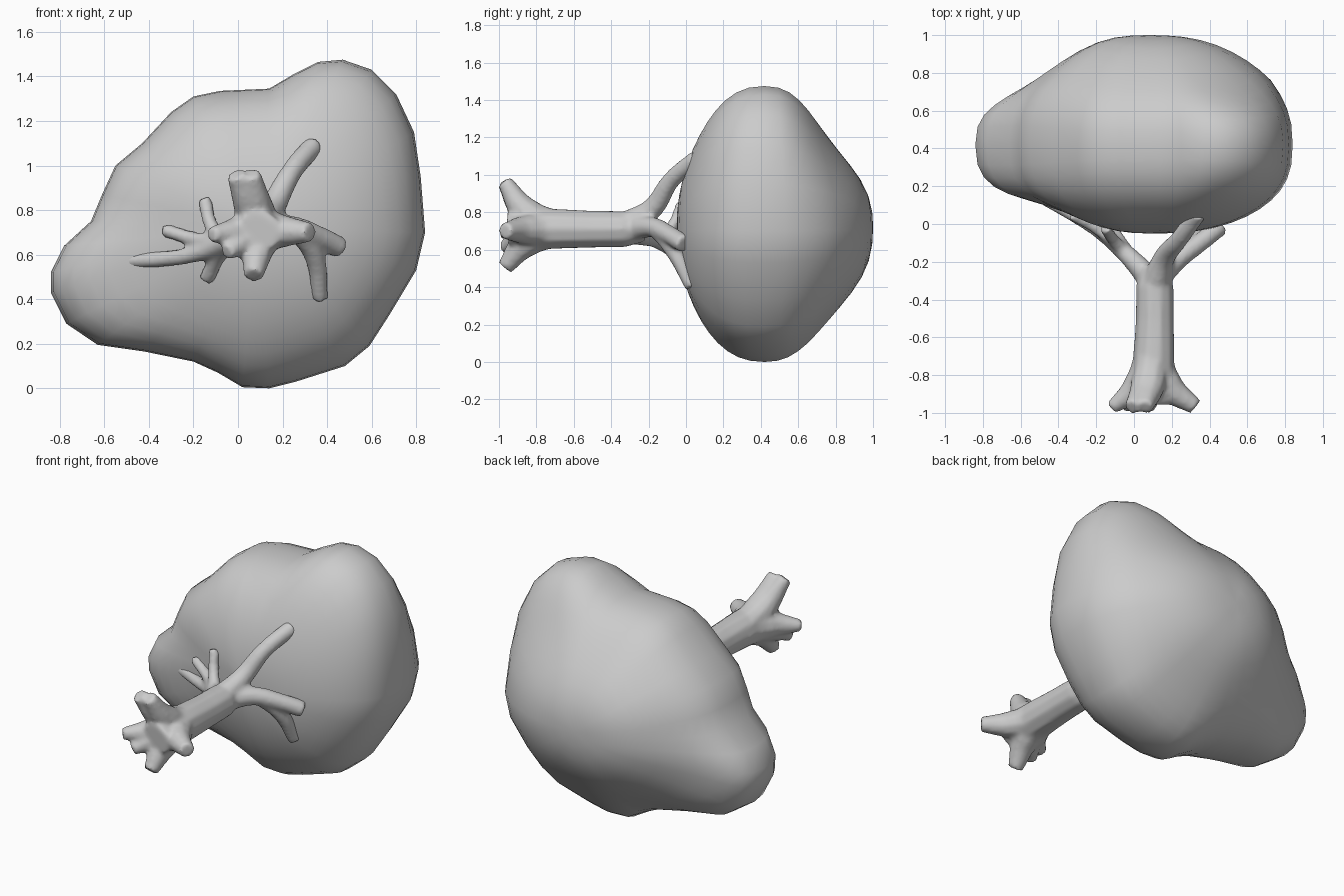
import bpy, bmesh, math
from mathutils import Vector

if "Cube" in bpy.data.objects:
    bpy.data.objects.remove(bpy.data.objects["Cube"])


def add_object(name, mesh):
    ob = bpy.data.objects.new(name, mesh)
    bpy.context.collection.objects.link(ob)
    return ob


# Canopy: the front outline (x, z) shrinks towards a front and a back pole
outline = [(.02, .005), (.14, 0), (.26, .03), (.48, .10), (.59, .19), (.68, .33),
           (.80, .53), (.84, .70), (.82, .95), (.79, 1.15), (.71, 1.32), (.60, 1.43),
           (.47, 1.475), (.36, 1.465), (.25, 1.41), (.14, 1.345), (-.08, 1.335),
           (-.20, 1.31), (-.30, 1.24), (-.43, 1.10), (-.55, 1.0), (-.61, .87),
           (-.66, .75), (-.78, .64), (-.84, .52), (-.84, .43), (-.77, .29),
           (-.63, .195), (-.42, .165), (-.20, .12), (-.09, .07)]
CX, CZ, RIM_Y, FRONT, BACK, BULGE, MEAN_R = .08, .72, .42, .47, .415, .165, .70
RINGS = 24


def back_bulge(x, z, c):
    """Extra rounded swelling on the back of the canopy."""
    x -= .02
    d = math.hypot(x / (.78 if x > 0 else .52), (z - .70) / .43)
    return BULGE * math.exp(-d ** 3) * min(1, 2 * abs(c))


bm = bmesh.new()
rings = []
for i in range(1, RINGS):
    phi = math.pi * i / RINGS
    s, c = math.sin(phi), math.cos(phi)
    ring = []
    for x, z in outline:
        d = Vector((x - CX, z - CZ))
        r = d.length
        d.normalize()
        t = s * s
        rad = s * (r * t + MEAN_R * (1 - t))
        px, pz = CX + d.x * rad, CZ + d.y * rad
        lobe = max(0, d.dot(Vector((-.94, -.34)))) ** 3
        k = 1 - (.17 if c > 0 else .09) * lobe * math.sin(math.pi * t)
        side = d.x ** 2
        base = max(0, 1 - s ** (2 + .8 * side))
        depth = k * base ** (.5 - t * (.06 + .05 * side)) if base > 1e-6 else 0
        y = RIM_Y - FRONT * depth if c > 0 else RIM_Y + BACK * depth + back_bulge(px, pz, c)
        ring.append(bm.verts.new((px, y, pz)))
    rings.append(ring)
n = len(outline)
for a, b in zip(rings, rings[1:]):
    for j in range(n):
        bm.faces.new((a[j], a[(j + 1) % n], b[(j + 1) % n], b[j]))
for ring, y in ((rings[0], RIM_Y - FRONT), (rings[-1], RIM_Y + BACK + BULGE)):
    pole = bm.verts.new((CX, y, CZ))
    for j in range(n):
        bm.faces.new((ring[j], ring[(j + 1) % n], pole))
bmesh.ops.recalc_face_normals(bm, faces=bm.faces)
me = bpy.data.meshes.new("canopy")
bm.to_mesh(me)
bm.free()
me.shade_smooth()
add_object("canopy", me)

# Trunk, roots and branches: tapered tubes as (x, y, z, radius) paths
paths = [
    # trunk
    [(.09, -.95, .70, .10), (.10, -.80, .71, .115), (.11, -.50, .71, .102),
     (.11, -.33, .71, .100), (.11, -.22, .71, .07)],
    # right side branches
    [(.11, -.32, .73, .075), (.16, -.18, .82, .058), (.24, -.08, .97, .048), (.34, .06, 1.09, .048)],
    [(.11, -.30, .71, .07), (.24, -.18, .72, .055), (.36, -.09, .68, .050), (.46, -.01, .63, .050)],
    [(.25, -.17, .72, .045), (.34, -.07, .60, .047), (.37, .03, .40, .036)],
    # left side branches
    [(.11, -.32, .70, .07), (-.04, -.16, .66, .050), (-.20, -.03, .60, .037), (-.50, .15, .57, .036)],
    [(-.06, -.14, .66, .036), (-.19, -.03, .67, .032), (-.33, .05, .71, .032)],
    [(-.06, -.14, .66, .036), (-.12, -.07, .73, .032), (-.15, -.02, .85, .032)],
    [(-.03, -.16, .65, .040), (-.09, -.07, .59, .036), (-.14, .02, .49, .036)],
]
# roots flaring gradually from the base: tip x, tip z, tip radius
for x, z, r in [(-.01, .96, .042), (.06, .965, .042), (.325, .70, .045), (.07, .505, .045),
                (-.12, .69, .036), (-.05, .61, .035)]:
    paths.append([(.10, -.66, .71, .09),
                  (.10 + (x - .10) * .34, -.85, .71 + (z - .71) * .34, .082),
                  (x, -1.0 + r * .7, z, r)])

cu = bpy.data.curves.new("trunk_paths", 'CURVE')
cu.dimensions = '3D'
cu.bevel_depth = 1
cu.bevel_resolution = 3
cu.resolution_u = 6
cu.use_fill_caps = True
for path in paths:
    sp = cu.splines.new('BEZIER')
    sp.bezier_points.add(len(path) - 1)
    for p, (x, y, z, r) in zip(sp.bezier_points, path):
        p.co = (x, y, z)
        p.radius = r
        p.handle_left_type = p.handle_right_type = 'AUTO'
tmp = add_object("trunk_paths", cu)
deps = bpy.context.evaluated_depsgraph_get()
me = bpy.data.meshes.new_from_object(tmp.evaluated_get(deps))
bpy.data.objects.remove(tmp)
bm = bmesh.new()
bm.from_mesh(me)
bmesh.ops.remove_doubles(bm, verts=bm.verts, dist=.0005)
bmesh.ops.recalc_face_normals(bm, faces=bm.faces)
bm.to_mesh(me)
bm.free()

# Fuse the tubes into one soft wooden body
trunk = add_object("trunk_and_branches", me)
rm = trunk.modifiers.new("fuse", 'REMESH')
rm.mode = 'VOXEL'
rm.voxel_size = .013
rm.use_smooth_shade = True
sm = trunk.modifiers.new("soften", 'SMOOTH')
sm.factor = .5
sm.iterations = 6
